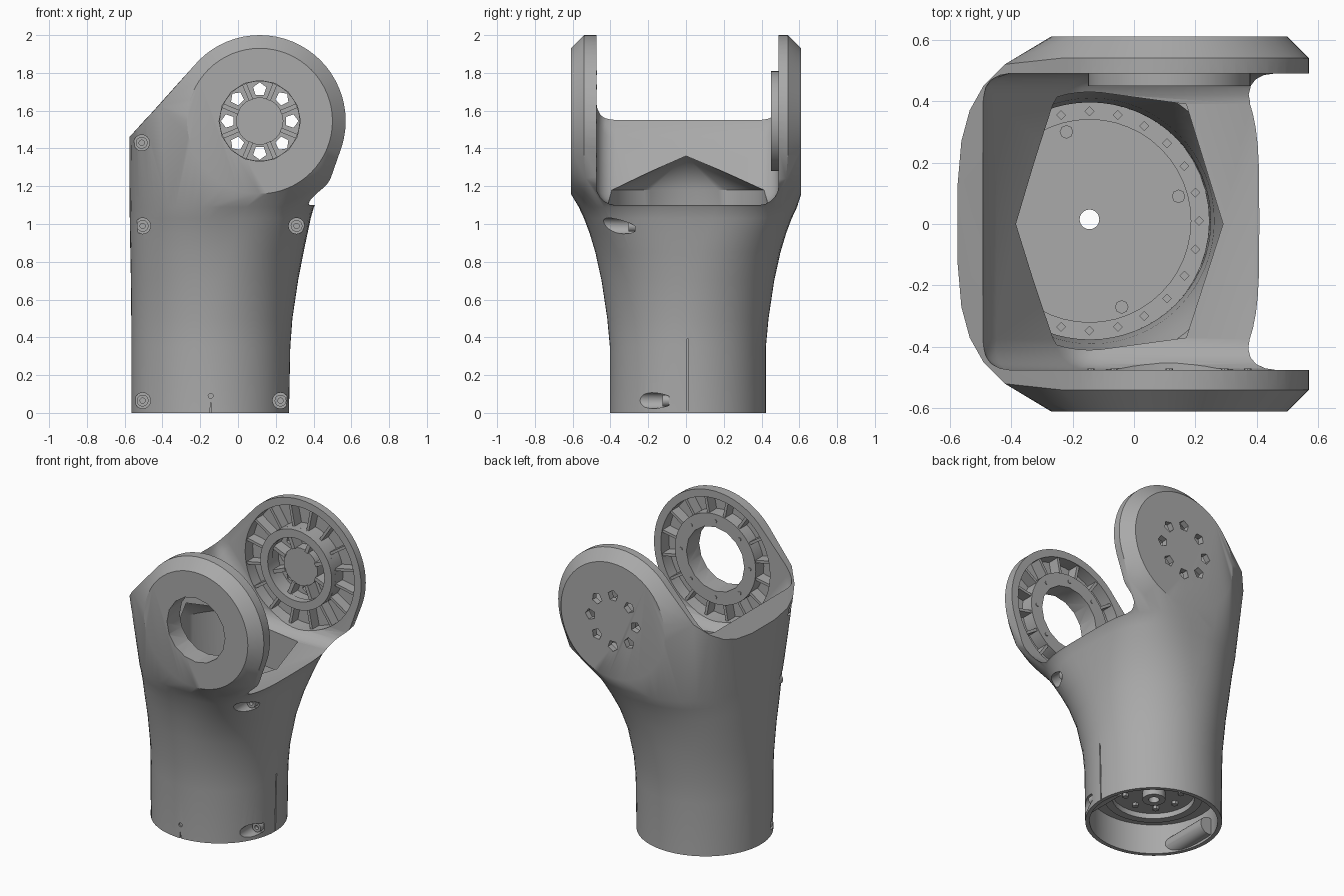
import bpy, bmesh, math
from math import sin, cos, pi, tau
from mathutils import Vector

cube = bpy.data.objects.get("Cube")
if cube:
    bpy.data.objects.remove(cube)

grey = bpy.data.materials.new("light grey")
grey.use_nodes = True
grey.diffuse_color = (0.4, 0.4, 0.4, 1)
grey.node_tree.nodes["Principled BSDF"].inputs["Base Color"].default_value = (0.4, 0.4, 0.4, 1)

JX, JZ = 0.115, 1.545      # joint axis, along y
TX, TY = -0.145, 0.01      # tube axis, along z


def finish(name, bm):
    bmesh.ops.recalc_face_normals(bm, faces=bm.faces)
    mesh = bpy.data.meshes.new(name)
    bm.to_mesh(mesh)
    bm.free()
    mesh.materials.append(grey)
    obj = bpy.data.objects.new(name, mesh)
    bpy.context.collection.objects.link(obj)
    return obj


def hull(name, points):
    bm = bmesh.new()
    for p in points:
        bm.verts.new(p)
    bmesh.ops.convex_hull(bm, input=bm.verts)
    loose = [v for v in bm.verts if not v.link_faces]
    bmesh.ops.delete(bm, geom=loose, context='VERTS')
    return finish(name, bm)


def loft(name, rings, closed=False):
    """Skin equal rings of points; closed joins last ring to first, otherwise caps."""
    bm = bmesh.new()
    rows = [[bm.verts.new(p) for p in ring] for ring in rings]
    n = len(rows[0])
    pairs = list(zip(rows, rows[1:])) + ([(rows[-1], rows[0])] if closed else [])
    for a, b in pairs:
        for i in range(n):
            j = (i + 1) % n
            bm.faces.new((a[i], a[j], b[j], b[i]))
    if not closed:
        bm.faces.new(rows[0])
        bm.faces.new(rows[-1])
    return finish(name, bm)


def circle(axis, u, v, r, w, n, turn=0.0):
    pts = []
    for i in range(n):
        t = tau * i / n + turn
        a, b = u + r * cos(t), v + r * sin(t)
        pts.append((a, w, b) if axis == 'Y' else (a, b, w))
    return pts


def disc(name, axis, u, v, r, lo, hi, n=48, inner=0.0, turn=0.0):
    rings = [circle(axis, u, v, r, lo, n, turn), circle(axis, u, v, r, hi, n, turn)]
    if inner:
        rings += [circle(axis, u, v, inner, hi, n, turn), circle(axis, u, v, inner, lo, n, turn)]
    return loft(name, rings, closed=bool(inner))


def apply_mods(obj):
    bpy.context.view_layer.objects.active = obj
    for m in list(obj.modifiers):
        bpy.ops.object.modifier_apply(modifier=m.name)


def boolean(obj, other, op='DIFFERENCE'):
    m = obj.modifiers.new("bool", 'BOOLEAN')
    m.operation, m.solver, m.object = op, 'EXACT', other
    apply_mods(obj)
    bpy.data.objects.remove(other)


def section(z, x0, x1, hy, power, inset=0.0):
    """Oval ring; power squares off its +x half."""
    cx, hx, hy = (x0 + x1) / 2, (x1 - x0) / 2 - inset, hy - inset
    pts = []
    for i in range(64):
        c, s = cos(tau * i / 64), sin(tau * i / 64)
        e = 2 / power if c > 0 else 2 / min(power, 2.2)
        pts.append((cx + hx * math.copysign(abs(c) ** e, c),
                    TY + hy * math.copysign(abs(s) ** e, s), z))
    return pts


# Tubular neck, flaring upward and growing squarer on the open side
NECK = ((0.0, -0.565, 0.27, 0.413, 2), (0.35, -0.565, 0.277, 0.413, 2),
        (0.5, -0.565, 0.288, 0.427, 2), (0.7, -0.567, 0.318, 0.457, 2.1),
        (0.85, -0.57, 0.347, 0.49, 2.4), (0.95, -0.572, 0.368, 0.52, 2.8),
        (1.03, -0.573, 0.385, 0.55, 3.2), (1.09, -0.574, 0.402, 0.578, 3.5))
neck = [section(*s) for s in NECK]
body = loft("yoke_housing", neck + [[(TX + (x - TX) * 0.97, y * 0.97, 1.12) for x, y, z in neck[-1]]])

# Yoke head: chamfered round cheeks blended into the rear wall
points = list(neck[-1])
for s in (-1, 1):
    points += circle('Y', JX, JZ, 0.385, s * 0.61, 64)
    points += circle('Y', JX, JZ, 0.455, s * 0.54, 64)
    points.append((0.49, s * 0.53, 1.24))
    for x, y in ((-0.575, 0.12), (-0.562, 0.27), (-0.535, 0.37), (-0.49, 0.45), (-0.42, 0.52)):
        points.append((x, s * y, 1.46 + (x + 0.575) * 1.08))
boolean(body, hull("head", points), 'UNION')

# Open slot between the cheeks, with a sloping rear floor
slot_profile = [(-0.505, 2.3), (-0.505, 1.53), (-0.2, 1.1), (1.0, 1.1), (1.0, 2.3)]
slot = loft("slot", [[(x, y, z) for x, z in slot_profile] for y in (-0.475, 0.49)])
bev = slot.modifiers.new("bevel", 'BEVEL')
bev.width, bev.segments, bev.limit_method = 0.1, 5, 'ANGLE'
apply_mods(slot)
boolean(body, slot)

# Thin-walled bore, leaving the lower screw bosses standing, then a peaked throat
SCREWS = ((-0.505, 0.065, -0.12), (0.225, 0.065, -0.09),
          (-0.51, 1.43, -0.3), (-0.505, 0.99, -0.23), (0.31, 0.99, -0.27))
bore = loft("bore", [section(z, x0, x1, hy, p, 0.027) for z, x0, x1, hy, p in
                     ((-0.1,) + NECK[0][1:],) + NECK[1:5]])
for x, z, seat in SCREWS[:2]:
    boolean(bore, disc("boss", 'Y', x, z, 0.058, seat - 0.35, 0.1, 24))
ridge = [(-0.45, 0, 1.36), (0.29, 0, 1.36), (0.29, 0, 0.8)]
ridge += [(0.17, y, z) for y in (-0.37, 0.39) for z in (0.8, 1.15)]
throat = section(0.8, -0.525, 0.235, 0.42, 2) + section(1.18, -0.525, 0.235, 0.42, 2)
boolean(body, bore)
boolean(body, hull("throat", throat + ridge))

# Cheek openings and the ring-shaped pockets inside each cheek
boolean(body, disc("front_opening", 'Y', JX, JZ, 0.215, -0.7, -0.4, 16))
boolean(body, disc("hub_pocket", 'Y', JX, JZ, 0.215, 0.4, 0.57, 40))
boolean(body, disc("front_pocket", 'Y', JX, JZ, 0.405, -0.56, -0.4, 64, inner=0.3))
boolean(body, disc("back_pocket", 'Y', JX, JZ, 0.405, 0.4, 0.57, 64, inner=0.265))
BOLTS = [pi / 2 + tau * i / 8 for i in range(8)]
for t in BOLTS:
    boolean(body, disc("bolt_hole", 'Y', JX + 0.168 * cos(t), JZ + 0.168 * sin(t),
                       0.037, 0.5, 0.7, 5, turn=t))

# Screw recesses on the front face, with the screws in them
for x, z, seat in SCREWS:
    boolean(body, disc("recess", 'Y', x, z, 0.042, -0.7, seat, 24))
    disc("screw_head", 'Y', x, z, 0.031, seat - 0.035, seat + 0.02, 20, inner=0.014)
    disc("screw_core", 'Y', x, z, 0.02, seat - 0.01, seat + 0.02, 6)

# Thin seam slit and small front notch
boolean(body, hull("slit", [(x, y, z) for x in (0.262, 0.35) for y in (0.005, 0.013) for z in (-0.1, 0.39)]))
boolean(body, hull("notch", [(TX + a, y, z) for a, z in ((-0.008, -0.1), (0.008, -0.1), (0, 0.07))
                             for y in (-0.5, -0.393)]))
boolean(body, disc("pin_hole", 'Y', TX, 0.09, 0.013, -0.5, -0.393, 12))


def rib(name, r0, r1, t, y0, y1, half):
    d, n = Vector((cos(t), sin(t))), Vector((-sin(t), cos(t)))
    pts = []
    for r in (r0, r1):
        for w in (-half, half):
            p = d * r + n * w
            pts += [(JX + p.x, y, JZ + p.y) for y in (y0, y1)]
    return hull(name, pts)


# Radial ribs in the pockets and bolts on the mounting ring
for i in range(16):
    t = tau * (i + 0.5) / 16
    rib("front_cheek_rib", 0.295, 0.41, t, -0.485, -0.565, 0.009)
    rib("back_cheek_rib", 0.26, 0.41, t, 0.5, 0.575, 0.009)
for i in range(8):
    t = tau * i / 8
    disc("ring_bolt", 'Y', JX + 0.255 * cos(t), JZ + 0.255 * sin(t), 0.012, -0.482, -0.47, 8)

# Hub on the inside of the back cheek
disc("hub_ring", 'Y', JX, JZ, 0.265, 0.45, 0.5, 48, inner=0.21)
disc("hub_centre", 'Y', JX, JZ, 0.125, 0.5, 0.58, 32)
for t in BOLTS:
    rib("hub_rib", 0.12, 0.215, t + pi / 8, 0.49, 0.575, 0.012)

# Floor plate near the neck's lower end, pierced for cable
floor = disc("floor_plate", 'Z', TX, TY, 0.392, 0.2, 0.24, 48)
boolean(floor, disc("cable_hole", 'Z', TX, 0.015, 0.032, 0.1, 0.4, 24))
disc("floor_ring", 'Z', TX, TY, 0.391, 0.23, 0.28, 48, inner=0.33)
disc("lower_ring", 'Z', TX, TY, 0.3, 0.165, 0.21, 48, inner=0.25)
disc("lower_boss", 'Z', TX, 0.015, 0.07, 0.15, 0.21, 24, inner=0.033)
for i in range(24):
    t = tau * i / 24
    disc("floor_bolt", 'Z', TX + 0.357 * cos(t), TY + 0.357 * sin(t), 0.016, 0.27, 0.292, 4)
for x, y in ((-0.22, 0.3), (0.145, 0.09), (-0.04, -0.27)):
    disc("floor_screw", 'Z', x, y, 0.022, 0.23, 0.27, 8)
for i in range(8):
    t = tau * i / 8
    disc("lower_bolt", 'Z', TX + 0.17 * cos(t), TY + 0.17 * sin(t), 0.02, 0.18, 0.21, 6)

# Smooth the curved walls, keep the edges crisp
bpy.ops.object.select_all(action='DESELECT')
for o in bpy.context.collection.objects:
    if o.type == 'MESH' and o.data.materials and o.data.materials[0] == grey:
        o.select_set(True)
        bpy.context.view_layer.objects.active = o
bpy.ops.object.shade_smooth_by_angle(angle=math.radians(30))
